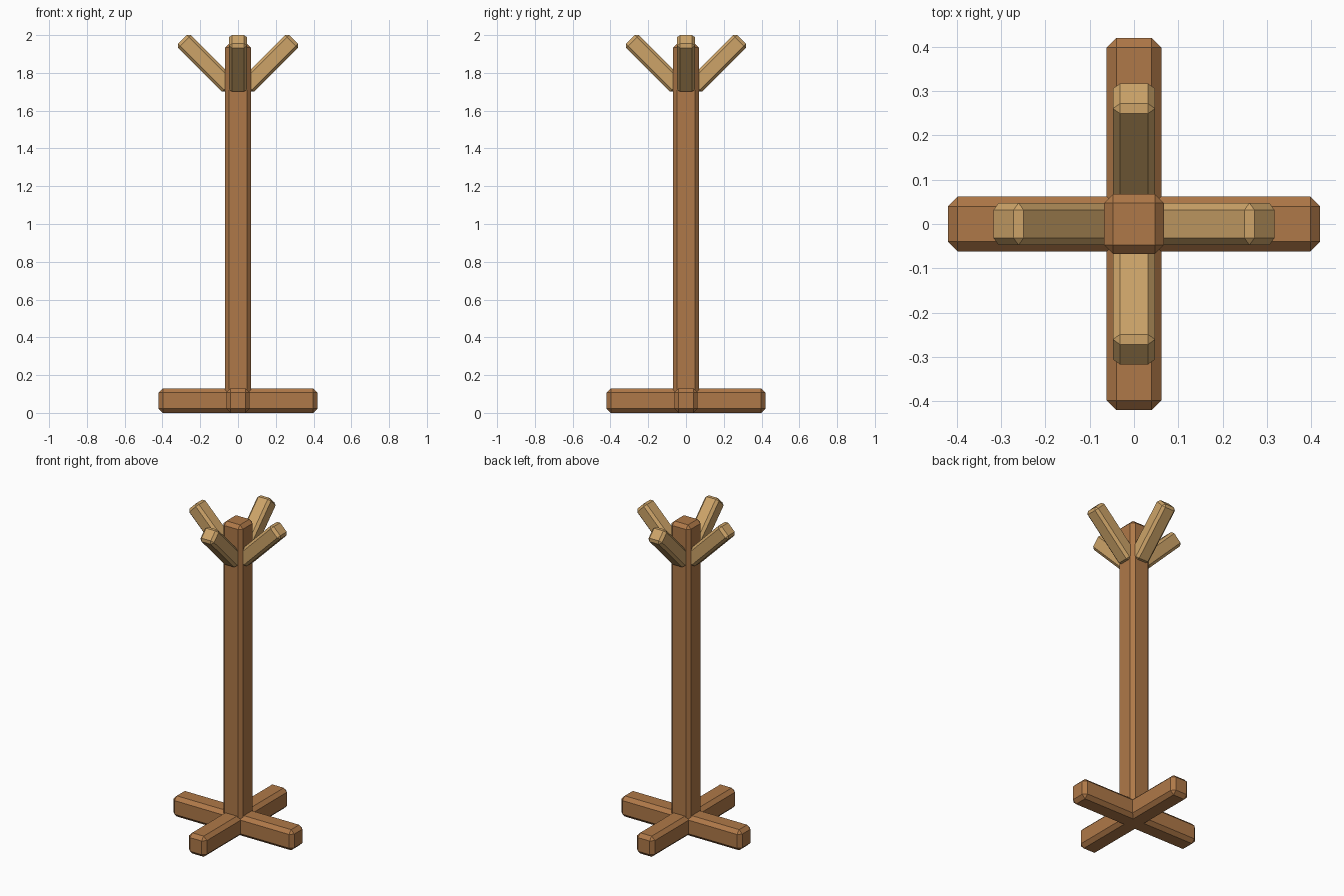
import bpy
import bmesh
from math import cos, sin, pi
from mathutils import Matrix, Vector

cube = bpy.data.objects.get("Cube")
if cube:
    bpy.data.objects.remove(cube, do_unlink=True)


def make_material(name, rgb):
    mat = bpy.data.materials.new(name)
    mat.use_nodes = True
    colour = (*rgb, 1)
    mat.diffuse_color = colour
    mat.node_tree.nodes["Principled BSDF"].inputs["Base Color"].default_value = colour
    return mat


brown_wood = make_material("brown wood", (0.43, 0.19, 0.065))
pale_wood = make_material("pale wood", (0.61, 0.37, 0.14))


def timber(name, size, bevel, placement, material):
    """Chamfered square timber, built at its centre and then placed."""
    bm = bmesh.new()
    bmesh.ops.create_cube(bm, size=1)
    bmesh.ops.scale(bm, vec=size, verts=bm.verts)
    bmesh.ops.bevel(bm, geom=bm.edges[:], offset=bevel, segments=1,
                    profile=0.5, affect='EDGES')
    bmesh.ops.recalc_face_normals(bm, faces=bm.faces)
    mesh = bpy.data.meshes.new(name)
    bm.to_mesh(mesh)
    bm.free()
    mesh.materials.append(material)
    obj = bpy.data.objects.new(name, mesh)
    obj.matrix_world = placement
    bpy.context.collection.objects.link(obj)
    return obj


# Upright post
post_bottom, post_top = 0.03, 1.956
timber("post", (0.136, 0.136, post_top - post_bottom), 0.021,
       Matrix.Translation((0, 0, (post_top + post_bottom) / 2)), brown_wood)

# Crossed feet
foot_height = 0.13
for name, angle in (("foot_across", 0), ("foot_lengthwise", pi / 2)):
    place = Matrix.Translation((0, 0, foot_height / 2)) @ Matrix.Rotation(angle, 4, 'Z')
    timber(name, (0.84, 0.124, foot_height), 0.022, place, brown_wood)

# Four pegs slanting up and out from the post
inner, outer = Vector((0.04, 0, 1.723)), Vector((0.294, 0, 1.977))
for i, side in enumerate(("left", "back", "right", "front")):
    turn = Matrix.Rotation(i * pi / 2, 4, 'Z')
    place = turn @ Matrix.Translation((inner + outer) / 2) @ Matrix.Rotation(pi / 4, 4, 'Y')
    timber("peg_" + side, (0.095, 0.095, (outer - inner).length), 0.0155, place, pale_wood)
